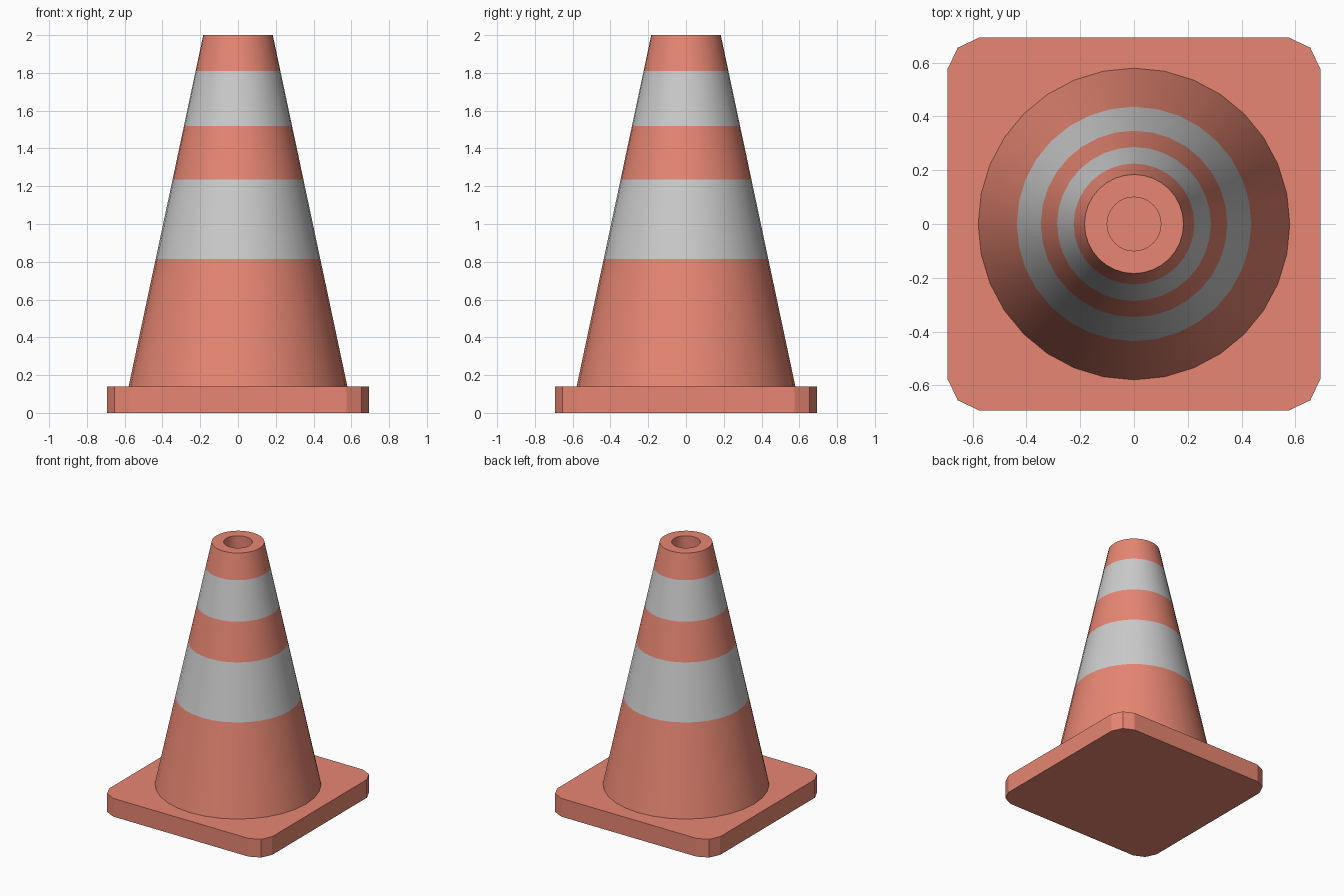
import bpy, bmesh
from math import cos, sin, pi

if "Cube" in bpy.data.objects:
    bpy.data.objects.remove(bpy.data.objects["Cube"])

def material(name, color):
    m = bpy.data.materials.new(name)
    m.diffuse_color = (*color, 1)
    m.use_nodes = True
    m.node_tree.nodes["Principled BSDF"].inputs["Base Color"].default_value = m.diffuse_color
    return m

ORANGE = material("orange", (0.8, 0.24, 0.17))
WHITE = material("reflective_white", (0.8, 0.8, 0.8))

def finish(name, bm, mats):
    bmesh.ops.recalc_face_normals(bm, faces=bm.faces)
    me = bpy.data.meshes.new(name)
    bm.to_mesh(me)
    bm.free()
    for m in mats:
        me.materials.append(m)
    ob = bpy.data.objects.new(name, me)
    bpy.context.collection.objects.link(ob)
    return ob

# Square foot plate with two-step chamfered corners
bm = bmesh.new()
corner = [(0.693, 0.575), (0.655, 0.655), (0.575, 0.693)]
outline = []
for k in range(4):
    c, s = round(cos(k * pi / 2)), round(sin(k * pi / 2))
    outline += [(x * c - y * s, x * s + y * c) for x, y in corner]
plate = bm.faces.new([bm.verts.new((x, y, 0)) for x, y in outline])
ext = bmesh.ops.extrude_face_region(bm, geom=[plate], use_keep_orig=True)
top = [v for v in ext["geom"] if isinstance(v, bmesh.types.BMVert)]
bmesh.ops.translate(bm, verts=top, vec=(0, 0, 0.14))
finish("foot_plate", bm, [ORANGE])

# Cone body: lathed profile (radius, height), striped, with a blind hole on top
SIDES = 32
def wall(z):
    return (0.579 + (0.184 - 0.579) * (z - 0.14) / 1.86, z)

profile = [wall(z) for z in (0.14, 0.815, 1.235, 1.52, 1.81, 2.0)]
profile += [(0.1, 2.0), (0.1, 1.8)]
bm = bmesh.new()
rings = [[bm.verts.new((r * cos(2 * pi * i / SIDES), r * sin(2 * pi * i / SIDES), z))
          for i in range(SIDES)] for r, z in profile]
for j, (a, b) in enumerate(zip(rings, rings[1:])):
    for i in range(SIDES):
        n = (i + 1) % SIDES
        f = bm.faces.new((a[i], a[n], b[n], b[i]))
        f.material_index = 1 if j in (1, 3) else 0
bm.faces.new(rings[-1])   # hole floor
bm.faces.new(rings[0])    # underside, resting on the plate
cone = finish("cone_body", bm, [ORANGE, WHITE])

bpy.context.view_layer.objects.active = cone
cone.select_set(True)
bpy.ops.object.shade_smooth_by_angle(angle=pi / 6)
